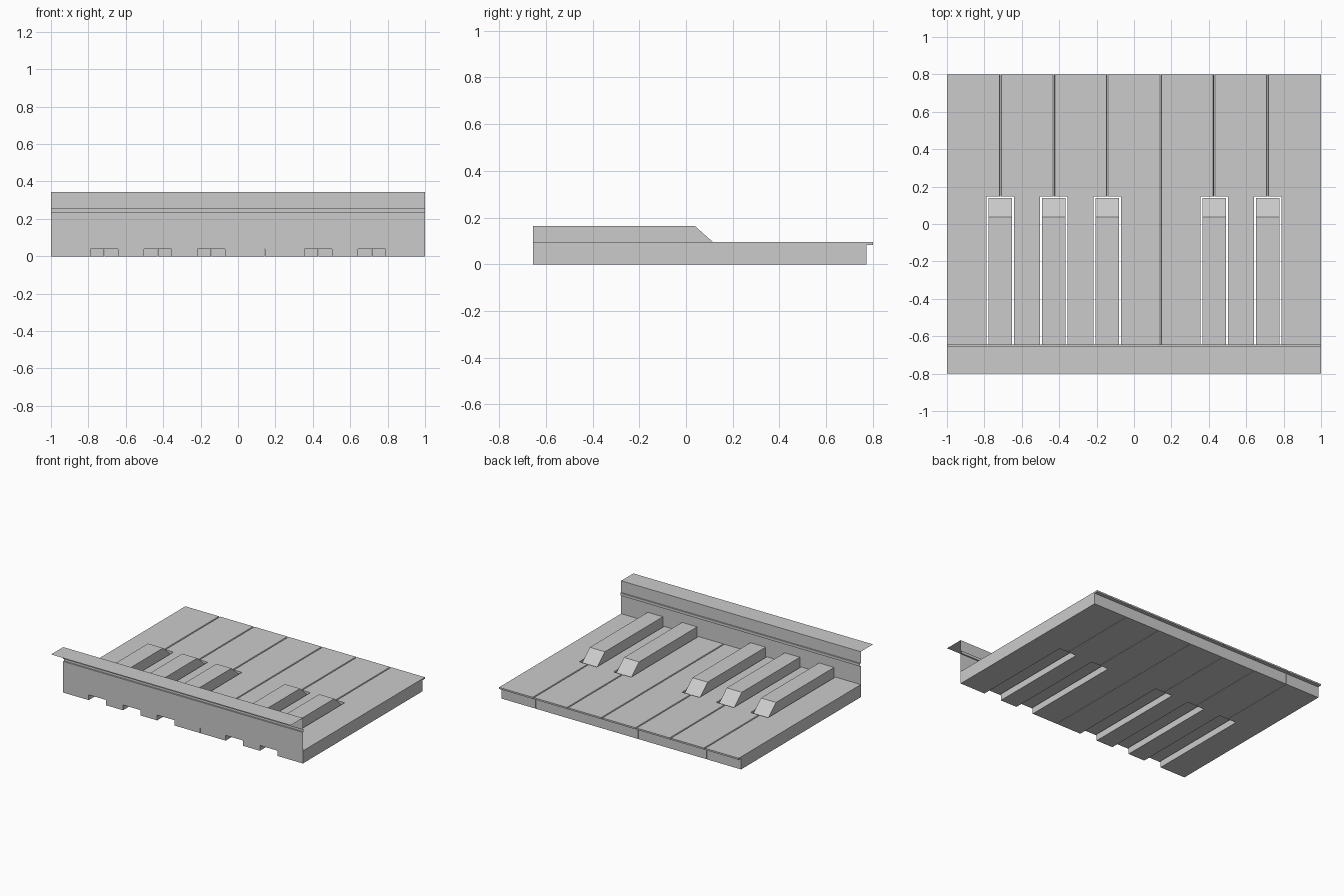
import bpy, bmesh

if "Cube" in bpy.data.objects:
    bpy.data.objects.remove(bpy.data.objects["Cube"])

grey = bpy.data.materials.new("light_grey")
grey.diffuse_color = (0.6, 0.6, 0.6, 1)
grey.use_nodes = True
grey.node_tree.nodes["Principled BSDF"].inputs["Base Color"].default_value = grey.diffuse_color

W = 2 / 7            # white key width
BACK = -0.655        # where the keys meet the rear panel
SLOT_Y = 0.147       # front end of the black key slots
SLOT_HW = 0.073      # half width of a slot
GAPS = {1, 2, 3, 5, 6}   # key joints that carry a black key


def finish(name, bm):
    bmesh.ops.recalc_face_normals(bm, faces=bm.faces[:])
    me = bpy.data.meshes.new(name)
    bm.to_mesh(me)
    bm.free()
    me.materials.append(grey)
    ob = bpy.data.objects.new(name, me)
    bpy.context.collection.objects.link(ob)
    return ob


def loft(name, rings):
    """Join closed rings of equal length and cap both ends."""
    bm = bmesh.new()
    vr = [[bm.verts.new(p) for p in r] for r in rings]
    n = len(vr[0])
    for a, b in zip(vr, vr[1:]):
        for i in range(n):
            j = (i + 1) % n
            bm.faces.new((a[i], a[j], b[j], b[i]))
    bm.faces.new(vr[0])
    bm.faces.new(vr[-1])
    return finish(name, bm)


def key_ring(k, inset, front, z):
    """Outline of white key k, notched where a black key sits."""
    x0, x1 = -1 + k * W, -1 + (k + 1) * W
    l = x0 + (inset if k > 0 else 0)
    r = x1 - (inset if k < 6 else 0)
    pts = [(l, front), (r, front)]
    if k + 1 in GAPS:
        pts += [(r, SLOT_Y), (x1 - SLOT_HW, SLOT_Y), (x1 - SLOT_HW, BACK)]
    else:
        pts += [(r, BACK)]
    if k in GAPS:
        pts += [(x0 + SLOT_HW, BACK), (x0 + SLOT_HW, SLOT_Y), (l, SLOT_Y)]
    else:
        pts += [(l, BACK)]
    return [(x, y, z) for x, y in pts]


# White keys with an overhanging lip and slightly eased joints
for k in range(7):
    loft(f"white_key_{k + 1}", [
        key_ring(k, 0.001, 0.772, 0.0),
        key_ring(k, 0.001, 0.772, 0.083),
        key_ring(k, 0.001, 0.8, 0.083),
        key_ring(k, 0.001, 0.8, 0.088),
        key_ring(k, 0.005, 0.8, 0.095)])

# Black keys with a sloped end
profile = [(BACK, 0.04), (0.138, 0.04), (0.138, 0.075), (0.037, 0.165), (BACK, 0.165)]
for g in sorted(GAPS):
    cx = -1 + g * W
    loft(f"black_key_{g}", [[(cx + s * 0.063, y, z) for y, z in profile] for s in (-1, 1)])

# Rear panel: one folded sheet with a small ridge and a top flange
fold = [(BACK, 0.04), (BACK, 0.235), (-0.645, 0.235), (-0.645, 0.255),
        (BACK, 0.255), (BACK, 0.343), (-0.8, 0.343)]
bm = bmesh.new()
left = [bm.verts.new((-1, y, z)) for y, z in fold]
right = [bm.verts.new((1, y, z)) for y, z in fold]
for i in range(len(fold) - 1):
    bm.faces.new((left[i], right[i], right[i + 1], left[i + 1]))
finish("rear_panel", bm)
